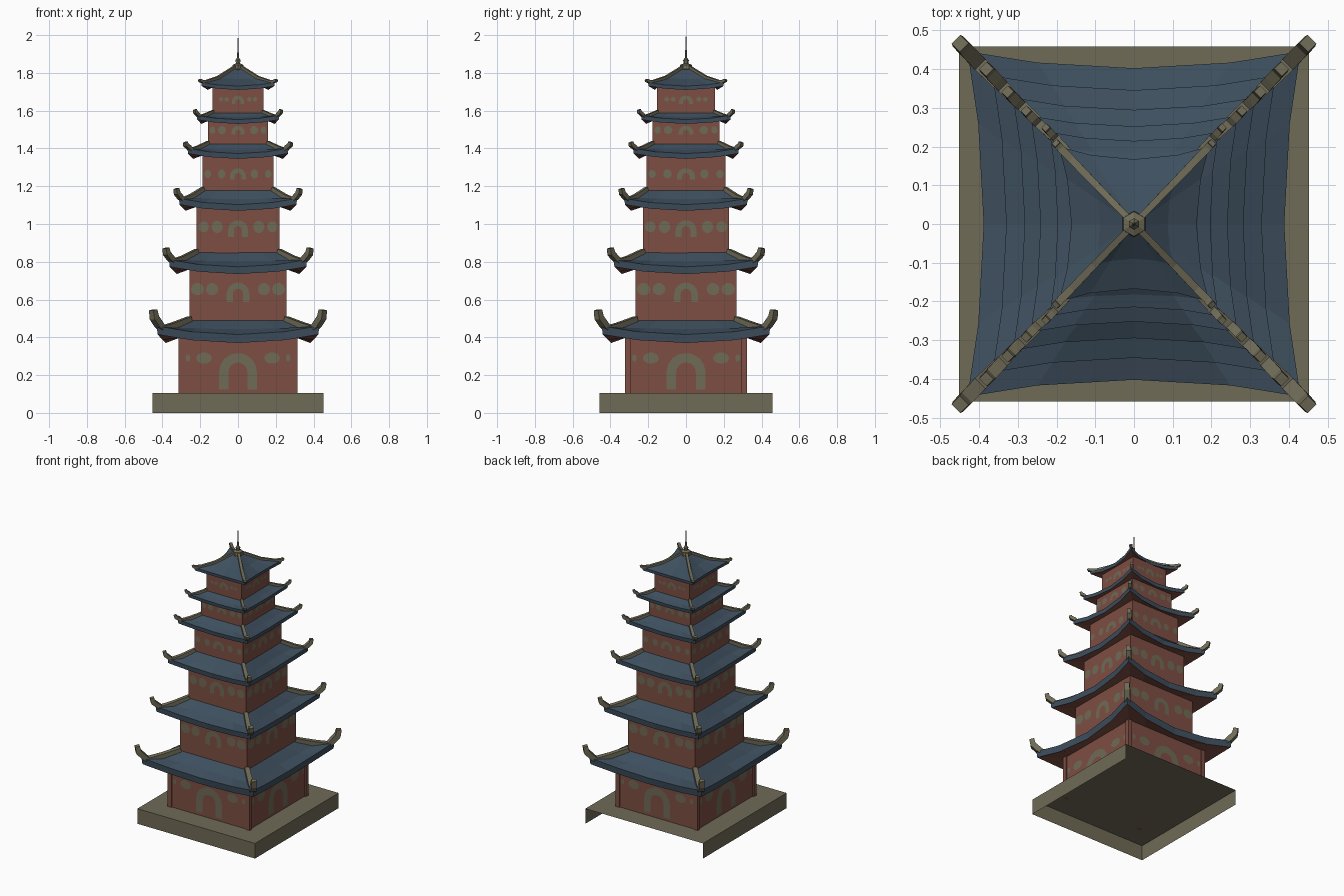
import bpy, bmesh, math
from mathutils import Vector

if "Cube" in bpy.data.objects:
    bpy.data.objects.remove(bpy.data.objects["Cube"])


def material(name, rgb):
    m = bpy.data.materials.new(name)
    m.diffuse_color = (*rgb, 1)
    m.use_nodes = True
    m.node_tree.nodes["Principled BSDF"].inputs["Base Color"].default_value = m.diffuse_color
    return m


RED = material("brick red", (0.205, 0.077, 0.055))
BLUE = material("slate blue", (0.048, 0.078, 0.112))
STONE = material("stone olive", (0.160, 0.147, 0.095))


def finish(name, bm, *mats, recalc=True):
    if recalc:
        bmesh.ops.recalc_face_normals(bm, faces=bm.faces)
    me = bpy.data.meshes.new(name)
    bm.to_mesh(me)
    bm.free()
    for m in mats:
        me.materials.append(m)
    ob = bpy.data.objects.new(name, me)
    bpy.context.collection.objects.link(ob)
    return ob


def box(bm, x0, x1, y0, y1, z0, z1):
    vs = bmesh.ops.create_cube(bm, size=1)["verts"]
    for v in vs:
        v.co = ((x0 + x1) / 2 + v.co.x * (x1 - x0),
                (y0 + y1) / 2 + v.co.y * (y1 - y0),
                (z0 + z1) / 2 + v.co.z * (z1 - z0))


# wall half x, half y, wall base, eave bottom, roof top, tip x, tip y, tip z
TIERS = [
    (.305, .315, .105, .37, .49, .465, .482, .545),
    (.257, .268, .48, .735, .85, .395, .414, .872),
    (.220, .228, .84, 1.07, 1.18, .338, .353, 1.187),
    (.187, .210, 1.17, 1.345, 1.425, .289, .302, 1.432),
    (.160, .178, 1.41, 1.53, 1.59, .236, .257, 1.605),
    (.135, .153, 1.58, 1.71, 1.83, .210, .217, 1.765),
]
# arch outer, inner, bottom, top; oval height; ovals (u, ru, rv)
PAINT = [
    (.100, .050, .125, .317, .290, [(.18, .042, .03), (.265, .012, .02)]),
    (.060, .027, .587, .690, .655, [(.137, .033, .033), (.215, .035, .033)]),
    (.053, .022, .930, 1.02, .985, [(.11, .03, .033), (.182, .028, .03)]),
    (.043, .018, 1.235, 1.295, 1.265, [(.087, .02, .025), (.16, .018, .022)]),
    (.035, .014, 1.475, 1.52, 1.497, [(.085, .021, .022), (.135, .015, .02)]),
    (.033, .013, 1.635, 1.68, 1.66, [(.06, .012, .012), (.09, .012, .012)]),
]


def side_point(side, u, depth, z):
    """Place (u, z) on side 0 front, 1 right, 2 back, 3 left."""
    return [(u, -depth, z), (depth, u, z), (-u, depth, z), (-depth, -u, z)][side]


def ring(bm, cx, cy, mx, my, z, lift):
    """Square loop with bowed-in, sagging sides (c = corner, m = mid side)."""
    out = []
    for s in range(4):
        ca, ma, half = (cy, my, cx) if s % 2 == 0 else (cx, mx, cy)
        for t in (-1, -.58, 0, .58):
            out.append(bm.verts.new(side_point(
                s, t * half, ma + (ca - ma) * t * t, z + lift * t * t)))
    return out


def bridge(bm, a, b, mat):
    n = len(a)
    for i in range(n):
        bm.faces.new((a[i], a[(i + 1) % n], b[(i + 1) % n], b[i])).material_index = mat


def sweep(bm, path, sx, sy, w, h):
    """Rectangular beam along a path of (x, y, z, scale) on one hip."""
    dirs = Vector((sx * .7071, sy * .7071, 0))
    perp = Vector((-dirs.y, dirs.x, 0))
    pts = [Vector((p[0] * sx, p[1] * sy, p[2])) for p in path]
    loops = []
    for i, p in enumerate(pts):
        tan = (pts[min(i + 1, len(pts) - 1)] - pts[max(i - 1, 0)]).normalized()
        up = tan.cross(perp).normalized()
        if up.z < 0:
            up = -up
        k = path[i][3]
        loops.append([bm.verts.new(p + perp * a * w * k / 2 + up * b * h * k)
                      for a, b in ((-1, -.4), (1, -.4), (1, .6), (-1, .6))])
    for a, b in zip(loops, loops[1:]):
        bridge(bm, a, b, 0)
    bm.faces.new(loops[0])
    bm.faces.new(loops[-1])


# base: hollow plinth, open below and at the back
bm = bmesh.new()
box(bm, -.452, .452, -.459, .459, 0, .105)
bm.normal_update()
bmesh.ops.delete(bm, geom=[f for f in bm.faces if f.normal.z < -.5 or f.normal.y > .5],
                 context='FACES')
finish("base", bm, STONE, recalc=False)

# corner posts of the ground floor
bm = bmesh.new()
for sx in (-1, 1):
    for sy in (-1, 1):
        x, y = sx * .301, sy * .308
        box(bm, x - .014, x + .014, y - .014, y + .014, .105, .40)
finish("corner_posts", bm, RED)

for i, (wx, wy, z0, ze, zt, tx, ty, tz) in enumerate(TIERS):
    last = i == len(TIERS) - 1
    k = tx / .465
    n = i + 1

    # walls: open tube up into the roof
    bm = bmesh.new()
    lo, hi = [[bm.verts.new((a * wx, b * wy, z)) for a, b in
               ((-1, -1), (1, -1), (1, 1), (-1, 1))] for z in (z0, ze + .05 * k)]
    bridge(bm, lo, hi, 0)
    finish(f"wall_{n}", bm, RED)

    # roof: concave tiled slope, fascia and red soffit
    fascia, lift = .045 * k, .045 * k
    nx, ny = (.012, .012) if last else (TIERS[n][0] - .003, TIERS[n][1] - .003)
    cx, cy = tx * .925, ty * .925
    m = .77 if last else .835
    ex, ey = tx * m, ty * m
    zm = ze + fascia + .38 * (zt - ze - fascia)

    def mid(a, b):
        return (a + b) / 2

    bm = bmesh.new()
    rings = [
        ring(bm, nx, ny, nx, ny, zt, 0),
        ring(bm, mid(nx, cx), mid(ny, cy), mid(nx, ex), mid(ny, ey), zm, lift * .2),
        ring(bm, cx, cy, ex, ey, ze + fascia, lift),
        ring(bm, cx * .99, cy * .99, ex * .985, ey * .985, ze, lift),
        ring(bm, wx - .002, wy - .002, wx - .002, wy - .002, ze + .03 * k, 0),
    ]
    for j in range(4):
        bridge(bm, rings[j], rings[j + 1], 1 if j == 3 else 0)
    if last:
        bm.faces.new(rings[0])
    finish(f"roof_{n}", bm, BLUE, RED)

    # hip ridges with upturned tips
    bm = bmesh.new()
    w, h = .038 * k, .036 * k
    if last:
        w = .02
    zc = ze + fascia + lift
    e = w * .36
    path = [(nx, ny, zt + .004, .8),
            (mid(nx, cx), mid(ny, cy), zm + lift * .2 + .006 * k, .9),
            (nx + (cx - nx) * .82, ny + (cy - ny) * .82, mid(zm, zc) - .012 * k, 1),
            (cx * .98, cy * .98, zc + .006 * k, 1),
            (tx - e - .006 * k, ty - e - .006 * k, mid(zc, tz), 1),
            (tx - e, ty - e, tz, .85)]
    for sx in (-1, 1):
        for sy in (-1, 1):
            sweep(bm, path, sx, sy, w, h)
    finish(f"hip_ridges_{n}", bm, STONE)

    # painted arches and round windows on all four walls
    ro, ri, zb, ztop, zo, ovals = PAINT[i]
    bm = bmesh.new()
    for s in range(4):
        d = (wy if s % 2 == 0 else wx) + .003
        f = 1 if s % 2 == 0 else wy / wx

        def vert(u, z):
            return bm.verts.new(side_point(s, u * f, d, z))

        spring = ztop - ro
        rows = []
        for r in (ro, ri):
            arc = [(r * math.cos(a * math.pi / 8), spring + r * math.sin(a * math.pi / 8))
                   for a in range(9)]
            rows.append([vert(u, z) for u, z in [(r, zb)] + arc + [(-r, zb)]])
        for a in range(len(rows[0]) - 1):
            bm.faces.new((rows[0][a], rows[0][a + 1], rows[1][a + 1], rows[1][a]))
        for u, ru, rv in ovals:
            for sg in (-1, 1):
                bm.faces.new([vert(sg * u + ru * math.cos(a * math.pi / 5),
                                   zo + rv * math.sin(a * math.pi / 5)) for a in range(10)])
    bm.normal_update()
    for fc in bm.faces:
        c = fc.calc_center_median()
        ax = 0 if abs(fc.normal.x) > .5 else 1
        if fc.normal[ax] * c[ax] < 0:
            fc.normal_flip()
    finish(f"wall_paint_{n}", bm, STONE, recalc=False)

# finial: six-sided turned knob and spire
bm = bmesh.new()
profile = [(.018, 1.80), (.034, 1.82), (.032, 1.842), (.013, 1.85), (.015, 1.868),
           (.006, 1.88), (.004, 1.92), (.001, 2.0)]
loops = [[bm.verts.new((r * math.sin(a * math.pi / 3), r * math.cos(a * math.pi / 3), z))
          for a in range(6)] for r, z in profile]
for a, b in zip(loops, loops[1:]):
    bridge(bm, a, b, 0)
bm.faces.new(loops[0])
bm.faces.new(loops[-1])
finish("finial", bm, STONE)
